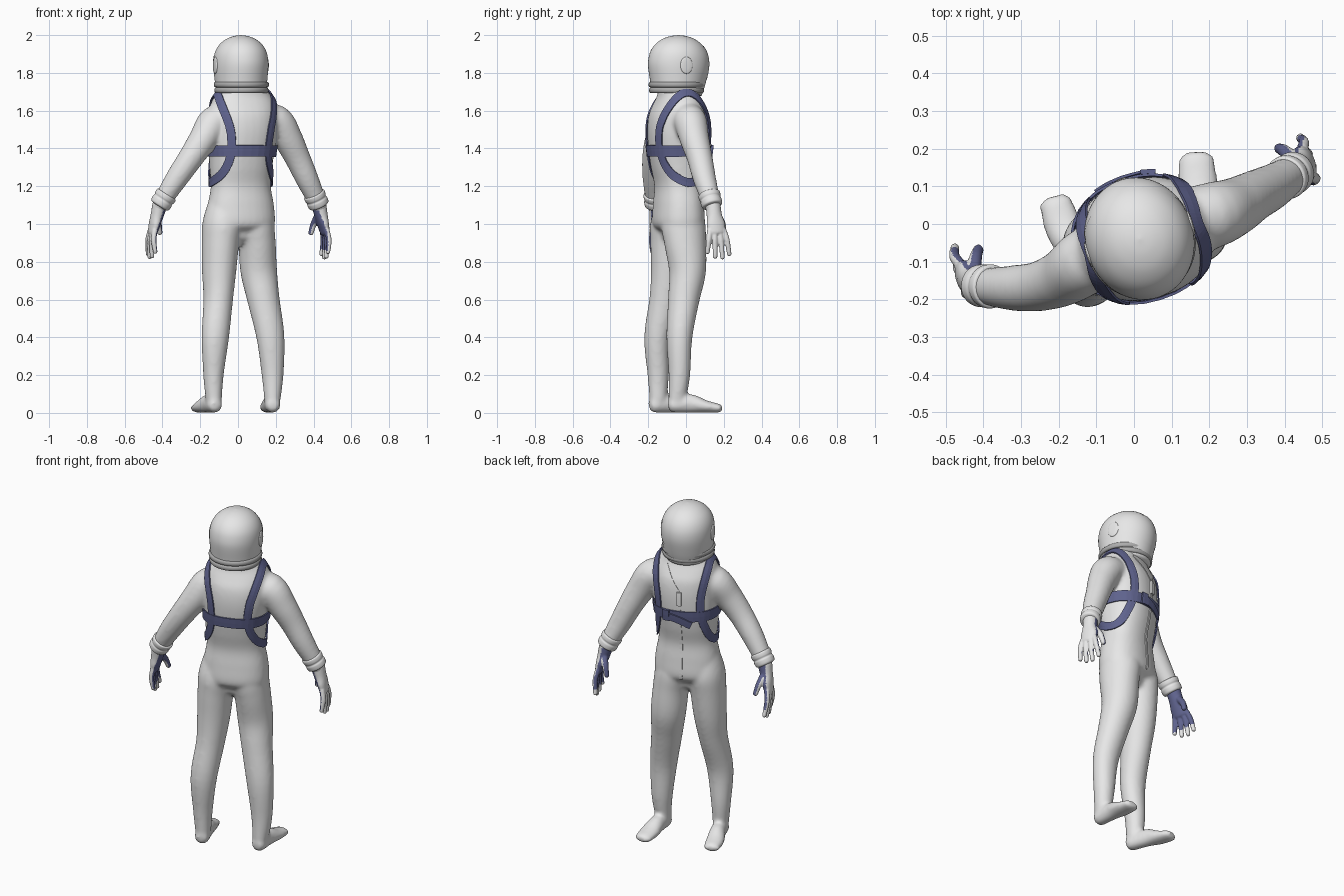
import bpy, bmesh, math
from mathutils import Vector
from mathutils.bvhtree import BVHTree

if "Cube" in bpy.data.objects:
    bpy.data.objects.remove(bpy.data.objects["Cube"])

YAW = math.radians(17.5)
R = Vector((math.cos(YAW), math.sin(YAW), 0))      # sideways axis of the figure
F = Vector((-math.sin(YAW), math.cos(YAW), 0))     # direction the figure looks
Z = Vector((0, 0, 1))
C = Vector((0.015, -0.04, 0))


def material(name, rgb):
    m = bpy.data.materials.new(name)
    m.diffuse_color = (*rgb, 1)
    m.use_nodes = True
    m.node_tree.nodes["Principled BSDF"].inputs["Base Color"].default_value = m.diffuse_color
    return m


GREY = material("light grey suit", (0.8, 0.8, 0.8))
RING = material("mid grey ring", (0.42, 0.42, 0.42))
BLUE = material("slate blue webbing", (0.115, 0.125, 0.27))


def W(r, f, z):
    return C + R * r + F * f + Z * z


def spline(pts, n=5, cyclic=False):
    """Catmull-Rom through tuples of any length."""
    k, out = len(pts), []
    get = (lambda i: pts[i % k]) if cyclic else (lambda i: pts[min(max(i, 0), k - 1)])
    for i in range(k if cyclic else k - 1):
        for s in range(n):
            t = s / n
            out.append(tuple(0.5 * (2 * b + (c - a) * t + (2 * a - 5 * b + 4 * c - d) * t * t
                                    + (3 * b - a - 3 * c + d) * t ** 3)
                             for a, b, c, d in zip(get(i - 1), get(i), get(i + 1), get(i + 2))))
    if not cyclic:
        out.append(tuple(pts[-1]))
    return out


def tube(bm, pts, side=R, dome=True, segs=32, n=5, power=1.0):
    """Loft (super)ellipses (x, y, z, half width, half depth) into a closed tube."""
    p = spline(pts, n)
    pos = [Vector(q[:3]) for q in p]
    rad = [(max(q[3], 0.0005), max(q[4], 0.0005)) for q in p]
    tan = [(pos[min(i + 1, len(p) - 1)] - pos[max(i - 1, 0)]).normalized() for i in range(len(p))]
    if dome:
        for end, sgn in ((0, -1), (-1, 1)):
            c, t, (a, b) = pos[end], tan[end], rad[end]
            extra = [(c + t * sgn * b * h, t, (a * k, b * k)) for h, k in ((0.4, 0.88), (0.7, 0.55))]
            for q in extra:
                if end == 0:
                    pos.insert(0, q[0]); tan.insert(0, q[1]); rad.insert(0, q[2])
                else:
                    pos.append(q[0]); tan.append(q[1]); rad.append(q[2])
    rings = []
    for c, t, (a, b) in zip(pos, tan, rad):
        s = (side - t * side.dot(t)).normalized()
        o = t.cross(s)
        ring = []
        for j in range(segs):
            u, v = math.cos(2 * math.pi * j / segs), math.sin(2 * math.pi * j / segs)
            u, v = math.copysign(abs(u) ** power, u), math.copysign(abs(v) ** power, v)
            ring.append(bm.verts.new(c + s * a * u + o * b * v))
        rings.append(ring)
    for r0, r1 in zip(rings, rings[1:]):
        for j in range(segs):
            k = (j + 1) % segs
            bm.faces.new((r0[j], r0[k], r1[k], r1[j]))
    bm.faces.new(rings[0][::-1])
    bm.faces.new(rings[-1])


def finish(name, bm, mats, smooth=True):
    me = bpy.data.meshes.new(name)
    bm.to_mesh(me)
    bm.free()
    ob = bpy.data.objects.new(name, me)
    bpy.context.collection.objects.link(ob)
    for m in mats:
        me.materials.append(m)
    for p in me.polygons:
        p.use_smooth = smooth
    return ob


def fuse(ob, voxel, iterations):
    """Melt overlapping tubes into one skin and bake the result."""
    m = ob.modifiers.new("fuse", 'REMESH')
    m.mode, m.voxel_size, m.use_smooth_shade = 'VOXEL', voxel, True
    s = ob.modifiers.new("soften", 'SMOOTH')
    s.factor, s.iterations = 0.5, iterations
    dg = bpy.context.evaluated_depsgraph_get()
    me = bpy.data.meshes.new_from_object(ob.evaluated_get(dg))
    mats = list(ob.data.materials)
    ob.modifiers.clear()
    ob.data = me
    me.materials.clear()
    for mt in mats:
        me.materials.append(mt)
    for p in me.polygons:
        p.use_smooth = True
        p.material_index = 0


# Torso, arms, legs and feet
torso = [(0.96, .15, .09), (1.0, .182, .128), (1.1, .177, .126), (1.2, .16, .12), (1.3, .166, .14),
         (1.4, .174, .155), (1.5, .18, .16), (1.58, .18, .15), (1.635, .174, .125), (1.68, .15, .105),
         (1.74, .1, .1)]
torso = [(C.x + .012 * min(max((z - 1.35) / .15, 0), 1), C.y, z, a, b) for z, a, b in torso]
arms = [[(.11, 0, 1.55, .085), (.203, .022, 1.542, .088), (.265, .045, 1.45, .078), (.315, .073, 1.35, .068),
         (.365, .098, 1.24, .061), (.415, .13, 1.13, .049), (.435, .14, 1.08, .036)],
        [(-.06, -.07, 1.55, .085), (-.127, -.1, 1.535, .088), (-.183, -.14, 1.45, .077),
         (-.25, -.165, 1.35, .067), (-.325, -.17, 1.24, .06), (-.395, -.165, 1.13, .048),
         (-.42, -.16, 1.08, .036)]]
legs = [[(-.07, -.065, 1.1, .09, .095), (-.083, -.072, 1.0, .104, .118), (-.093, -.078, .9, .098, .112),
         (-.1, -.087, .75, .09, .1), (-.105, -.11, .6, .078, .085), (-.12, -.153, .4, .073, .068),
         (-.13, -.147, .2, .054, .057), (-.128, -.147, .07, .043, .047)],
        [(.075, -.025, 1.1, .09, .095), (.085, -.015, 1.0, .104, .118), (.1, -.004, .9, .098, .112),
         (.11, .008, .75, .097, .098), (.135, -.012, .6, .086, .083), (.172, -.035, .4, .075, .068),
         (.183, -.035, .2, .058, .057), (.182, -.047, .07, .043, .047)]]
feet = [[(-.123, -.165, .042, .041, .042), (-.155, -.08, .05, .043, .05), (-.187, -.01, .034, .051, .034),
         (-.209, .058, .024, .045, .024)],
        [(.184, -.065, .042, .041, .042), (.176, .02, .05, .044, .05), (.17, .1, .034, .054, .034),
         (.166, .175, .024, .048, .024)]]
bm = bmesh.new()
tube(bm, torso, power=.87)
bm.normal_update()
torso_tree = BVHTree.FromBMesh(bm)
for a in arms:
    tube(bm, [(x, y, z, r, r) for x, y, z, r in a], side=F)
for limb in legs + feet:
    tube(bm, limb)
body = finish("suit_body", bm, [GREY])
fuse(body, 0.010, 10)
body_tree = BVHTree.FromObject(body, bpy.context.evaluated_depsgraph_get())

# Wrist cuffs
for nm, a in zip(("right", "left"), arms):
    p, q = Vector(a[4][:3]), Vector(a[5][:3])
    d = (q - p).normalized()
    bm = bmesh.new()
    tube(bm, [(*(q + d * h), r, r) for h, r in ((-.035, .05), (-.03, .058), (-.012, .058), (0, .054),
                                                (.012, .057), (.035, .054), (.042, .04))], side=F, dome=False)
    finish(nm + "_cuff", bm, [GREY])

# Gloves: palm, four fingers and thumb, with the inner side blue
for nm, wrist, down, inward in (("right", (.428, .143, 1.1), (.17, .11, -1), -R),
                                ("left", (-.414, -.158, 1.1), (-.21, .12, -1), R)):
    o, d = Vector(wrist), Vector(down).normalized()

    def H(u, v, w, a, b):
        return (*(o + F * u + inward * v + d * w * 1.12), a, b)
    bm = bmesh.new()
    tube(bm, [H(0, 0, 0, .04, .04), H(0, -.003, .05, .041, .034), H(.002, -.006, .09, .05, .029),
              H(.002, -.008, .13, .047, .023)], side=F)
    for i, tip in enumerate((.228, .25, .254, .238)):
        u = -.035 + i * .025
        tube(bm, [H(u, -.009, .12, .0155, .0155), H(u * 1.35, -.008, .17, .0145, .0145),
                  H(u * 1.6, .012, tip, .012, .012)], side=F, segs=12)
    tube(bm, [H(.02, .005, .05, .022, .022), H(.05, .03, .09, .0175, .0175),
              H(.06, .052, .135, .014, .014)], side=F, segs=12)
    hand = finish(nm + "_glove", bm, [GREY, BLUE])
    fuse(hand, 0.005, 2)
    for p in hand.data.polygons:
        along = (p.center - o).dot(d)
        if p.normal.dot(inward + F * .4) > 0.05 and along < 0.24:
            p.material_index = 1


# Webbing that hugs the body
def ribbon(name, pts, width, tree, mat, cyclic=False, lift=.006, thick=.007):
    path = [W(*p) for p in spline(pts, 8, cyclic)]
    k = len(path)
    snapped = [tree.find_nearest(p)[:2] for p in path]
    bm = bmesh.new()
    rows = []
    for i, (p, nrm) in enumerate(snapped):
        a = snapped[(i - 1) % k if cyclic else max(i - 1, 0)][0]
        b = snapped[(i + 1) % k if cyclic else min(i + 1, k - 1)][0]
        s = (b - a).cross(nrm).normalized()
        row = []
        for e in (-.5, 0, .5):
            row.append(bm.verts.new(p + s * width * e + nrm * lift))
        q, n2 = tree.find_nearest(row[0].co)[:2]
        q3, n3 = tree.find_nearest(row[2].co)[:2]
        row[0].co, row[2].co = q + n2 * lift, q3 + n3 * lift
        rows.append(row)
    for i in range(k if cyclic else k - 1):
        r0, r1 = rows[i], rows[(i + 1) % k]
        for j in range(2):
            bm.faces.new((r0[j], r0[j + 1], r1[j + 1], r1[j]))
    bmesh.ops.recalc_face_normals(bm, faces=bm.faces)
    ob = finish(name, bm, [mat], smooth=False)
    m = ob.modifiers.new("thickness", 'SOLIDIFY')
    m.thickness, m.offset = thick, 0
    return ob


loop = [(.165, 0, 1.71), (.155, -.09, 1.65), (.125, -.17, 1.5), (.115, -.16, 1.37), (.14, -.1, 1.27),
        (.175, 0, 1.22), (.165, .08, 1.25), (.135, .14, 1.37), (.135, .15, 1.5), (.155, .09, 1.65)]
for nm, sx, dx in (("right", 1, .012), ("left", -1, .006)):
    ribbon(nm + "_shoulder_strap", [(sx * r + dx, f, z) for r, f, z in loop], .046, body_tree, BLUE, True,
           lift=.008)
    ribbon(nm + "_collar_seam", [(0, .17, 1.53), (sx * .05, .14, 1.6), (sx * .09, .1, 1.67)],
           .006, body_tree, GREY, lift=.001, thick=.004)
ring = [(.19 * math.cos(t * math.pi / 8), .175 * math.sin(t * math.pi / 8), 1.386) for t in range(16)]
ribbon("chest_strap", ring, .06, torso_tree, BLUE, True, lift=.009)
ribbon("strap_tail", [(.08, .17, 1.385), (0, .18, 1.365), (-.07, .17, 1.335)], .042, torso_tree, BLUE, lift=.019)
ribbon("strap_buckle", [(.055, .17, 1.386), (.095, .16, 1.386)], .066, torso_tree, BLUE, lift=.018, thick=.012)
ribbon("front_zipper", [(0, .17, 1.53), (0, .17, 1.35), (0, .15, 1.15), (0, .15, .98)], .016, body_tree, GREY,
       lift=.002, thick=.005)
ribbon("zipper_pull", [(0, .17, 1.53), (0, .17, 1.45)], .026, body_tree, GREY, lift=.007, thick=.012)

# Helmet dome
dome = [(1.695, .13, .135, -.012), (1.76, .138, .15, -.004), (1.84, .144, .163, 0), (1.9, .138, .155, 0),
        (1.945, .116, .13, 0), (1.977, .08, .09, 0), (1.994, .04, .045, 0), (2.0, .001, .001, 0)]


def helmet_shell(bm, grow=1.0):
    tube(bm, [(*W(0, f, 1.84 + (z - 1.84) * grow), a * grow, b * grow) for z, a, b, f in dome],
         dome=False, segs=64)


bm = bmesh.new()
helmet_shell(bm)
finish("helmet", bm, [GREY])

# Visor: wedge of the dome cut by two planes that meet at the ear pivots
bm = bmesh.new()
helmet_shell(bm, 1.012)
pivot = W(0, .01, 1.84)
for angle, sgn in ((40, 1), (-28, -1)):
    t = math.radians(angle)
    normal = (Z * math.cos(t) - F * math.sin(t)) * sgn
    bmesh.ops.bisect_plane(bm, geom=bm.verts[:] + bm.edges[:] + bm.faces[:], plane_co=pivot,
                           plane_no=normal, clear_outer=True)
finish("visor", bm, [GREY])

# Ear pivots
for nm, sx in (("right", 1), ("left", -1)):
    bm = bmesh.new()
    c = W(0, 0, 1.84)
    tube(bm, [(*(c + R * sx * h), r, r * .75) for h, r in ((.12, .045), (.142, .045), (.146, .038), (.148, .02))],
         side=Z, dome=False, segs=24, n=2)
    finish(nm + "_ear_pivot", bm, [GREY])

# Neck rings
for nm, z, r in (("lower_neck_ring", 1.708, .132), ("upper_neck_ring", 1.738, .135)):
    bm = bmesh.new()
    tube(bm, [(*W(0, -.01, z + h), r + g, r + g + .003) for h, g in ((-.015, -.01), (-.013, .006), (0, .011),
                                                                    (.013, .006), (.015, -.01))],
         dome=False, segs=64, n=3)
    finish(nm, bm, [RING])
